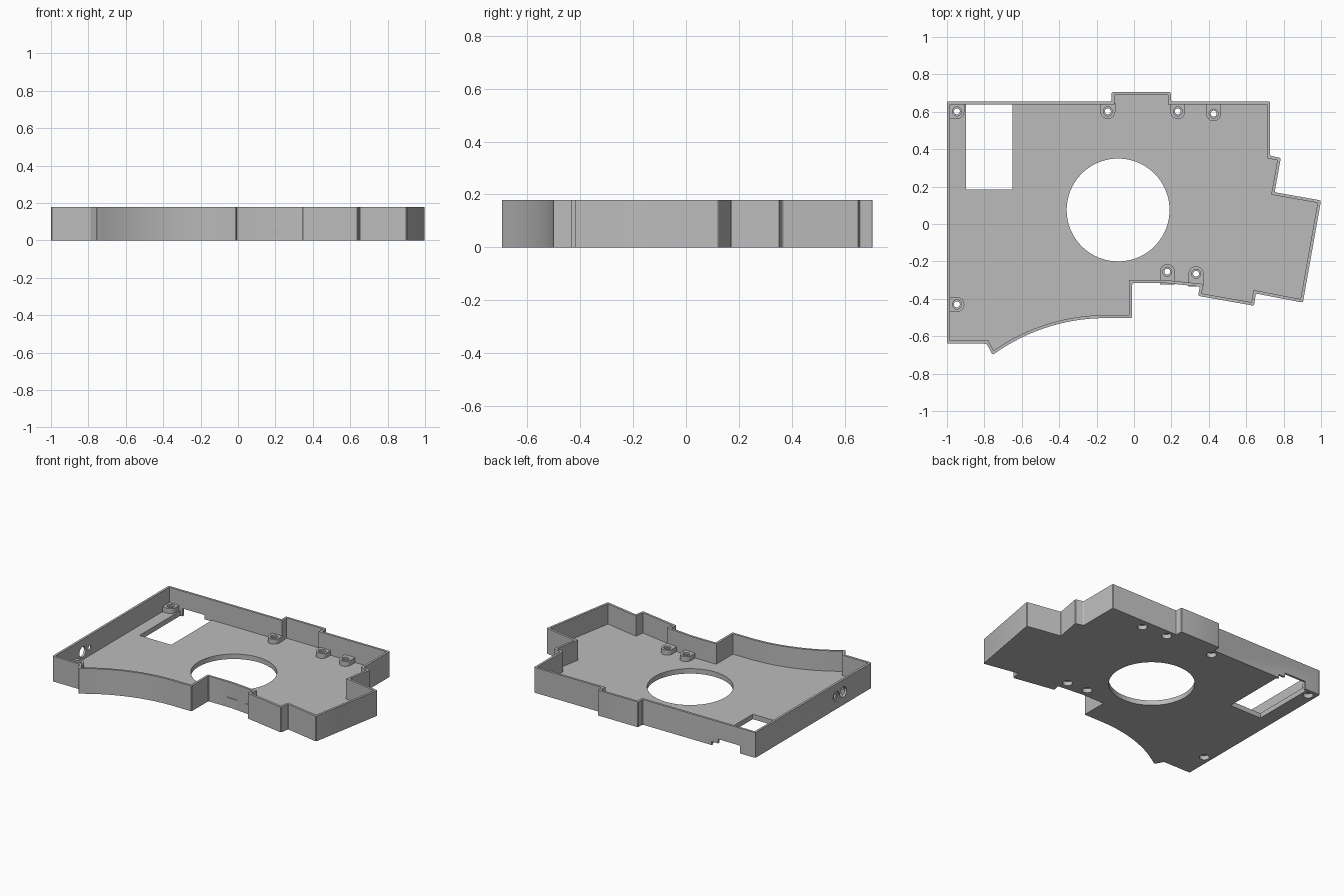
import bpy, bmesh, math
from mathutils import Vector

HEIGHT, FLOOR, WALL = 0.178, 0.035, 0.016
BOSS_TOP = 0.07

if "Cube" in bpy.data.objects:
    bpy.data.objects.remove(bpy.data.objects["Cube"])

grey = bpy.data.materials.new("plain grey")
grey.use_nodes = True
grey.diffuse_color = (0.5, 0.5, 0.5, 1)
grey.node_tree.nodes["Principled BSDF"].inputs["Base Color"].default_value = (0.5, 0.5, 0.5, 1)


def prism(name, points, z0, z1):
    """Extrude a flat outline from z0 to z1."""
    bm = bmesh.new()
    face = bm.faces.new([bm.verts.new((p[0], p[1], z0)) for p in points])
    top = bmesh.ops.extrude_face_region(bm, geom=[face])["geom"]
    bmesh.ops.translate(bm, vec=(0, 0, z1 - z0),
                        verts=[g for g in top if isinstance(g, bmesh.types.BMVert)])
    bmesh.ops.recalc_face_normals(bm, faces=bm.faces)
    mesh = bpy.data.meshes.new(name)
    bm.to_mesh(mesh)
    bm.free()
    mesh.materials.append(grey)
    obj = bpy.data.objects.new(name, mesh)
    bpy.context.collection.objects.link(obj)
    return obj


def circle(x, y, r, n=32, start=0.0, sweep=math.tau):
    count = n if sweep == math.tau else n + 1
    return [(x + r * math.cos(start + sweep * i / n),
             y + r * math.sin(start + sweep * i / n)) for i in range(count)]


def box(x0, x1, y0, y1):
    return [(x0, y0), (x1, y0), (x1, y1), (x0, y1)]


def combine(target, tool, operation):
    """Apply a boolean and discard the tool."""
    mod = target.modifiers.new("cut", "BOOLEAN")
    mod.operation, mod.solver, mod.object = operation, "EXACT", tool
    bpy.context.view_layer.objects.active = target
    bpy.ops.object.modifier_apply(modifier=mod.name)
    bpy.data.objects.remove(tool)


def neighbours(points):
    for i, p in enumerate(points):
        yield points[i - 1], p, points[(i + 1) % len(points)]


def inset(points, dist):
    """Mitred inward offset of a clockwise outline."""
    out = []
    for a, p, b in neighbours(points):
        d1, d2 = (p - a).normalized(), (b - p).normalized()
        n1, n2 = Vector((d1.y, -d1.x)), Vector((d2.y, -d2.x))
        out.append(p + (n1 + n2) * dist / (1 + n1.dot(n2)))
    return out


def soften(points, dist):
    """Round the sharp corners of an outline slightly."""
    out = []
    for a, p, b in neighbours(points):
        u, v = (a - p).normalized(), (b - p).normalized()
        if u.dot(v) < -0.9:
            out.append(p)
            continue
        for t in (0, 0.33, 0.67, 1):
            out.append(p + u * dist * (1 - t) ** 2 + v * dist * t ** 2)
    return out


# Clockwise outline of the tray, starting at the back right corner
outline = [(-1, .656), (-.12, .656), (-.12, .706), (.197, .706), (.197, .656),
           (.727, .656), (.727, .365), (.785, .353), (.752, .17), (1, .126),
           (.903, -.42), (.652, -.372), (.641, -.437), (.342, -.384),
           (.353, -.335), (.17, -.316), (-.01, -.316), (-.01, -.503)]
# Sweeping concave front edge
outline += circle(-.15, -.503 - 1.03, 1.03, 20, math.pi / 2, math.asin(.606 / 1.03))
outline += [(-.788, -.64), (-1, -.64)]
outline = [Vector(p) for p in outline]

# Tray shell
tray = prism("tray", soften(outline, 0.01), 0, HEIGHT)
combine(tray, prism("cavity", inset(outline, WALL), FLOOR, HEIGHT + 0.1), "DIFFERENCE")

# Screw bosses: centre and the directions in which they join a wall
bosses = [(-.947, .602, "LB"), (-.14, .602, "B"), (.234, .602, "B"), (.426, .59, "B"),
          (.178, -.255, "F"), (.332, -.266, "F"), (-.947, -.43, "L")]
angles = {"B": math.pi, "F": 0.0, "L": -math.pi / 2}
reach = {"B": (0, 1), "F": (0, -1), "L": (-1, 0)}
for x, y, sides in bosses:
    for side in sides:
        dx, dy = reach[side]
        length = {"B": .648 - y, "F": .068, "L": .045}[side]
        pad = circle(x, y, 0.04, 16, angles[side], math.pi)
        first, last = pad[0], pad[-1]
        pad += [(last[0] + dx * length, last[1] + dy * length),
                (first[0] + dx * length, first[1] + dy * length)]
        combine(tray, prism("boss", pad, FLOOR / 2, BOSS_TOP), "UNION")

# Screw holes, recessed from above and below
for x, y, _ in bosses:
    for radius, z0, z1 in ((.016, -.1, .1), (.024, BOSS_TOP - .012, .1), (.032, -.1, .03)):
        combine(tray, prism("screw_hole", circle(x, y, radius, 24), z0, z1), "DIFFERENCE")

# Large round opening and rectangular window
combine(tray, prism("round_opening", circle(-.085, .075, .275, 96), -.1, .1), "DIFFERENCE")
combine(tray, prism("window", box(-.898, -.65, .185, .641), -.1, .1), "DIFFERENCE")

# Stepped notch under the back wall
combine(tray, prism("notch", box(-.88, -.71, .62, .7), -.1, .055), "DIFFERENCE")
combine(tray, prism("notch_step", box(-.72, -.66, .62, .7), -.1, .025), "DIFFERENCE")

# Port holes through the right wall, the second one stepped
for y, radius, x0, x1 in ((-.325, .036, -1.1, -.95), (-.245, .015, -1.1, -.95),
                          (-.245, .034, -1.1, -.992)):
    port = prism("port", circle(0, 0, radius, 32), x0, x1)
    port.rotation_euler = (0, math.pi / 2, 0)
    port.location = (0, y, .09)
    bpy.context.view_layer.update()
    combine(tray, port, "DIFFERENCE")

# Smooth the curved walls, keep the edges crisp
bpy.ops.object.select_all(action="DESELECT")
tray.select_set(True)
bpy.context.view_layer.objects.active = tray
bpy.ops.object.shade_smooth_by_angle(angle=math.radians(25))
